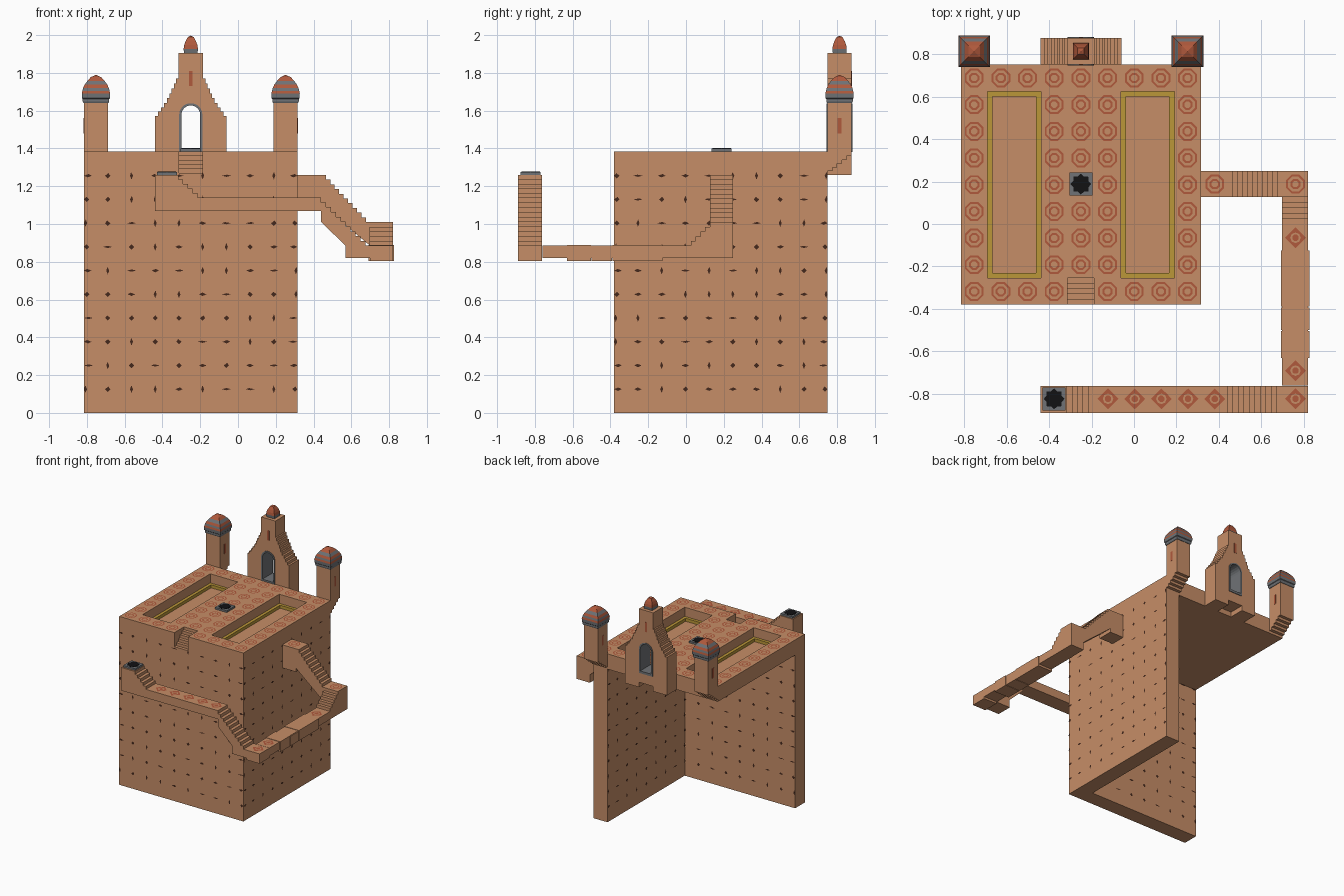
import bpy, bmesh, math, random

if "Cube" in bpy.data.objects:
    bpy.data.objects.remove(bpy.data.objects["Cube"])

random.seed(4)
U = 1.13 / 9                      # one floor tile
X0, Y0, TOP = -0.815, -0.38, 1.385
LOW = TOP - U


def mat(name, r, g, b):
    m = bpy.data.materials.new(name)
    m.diffuse_color = (r, g, b, 1)
    m.use_nodes = True
    m.node_tree.nodes["Principled BSDF"].inputs["Base Color"].default_value = m.diffuse_color
    return m


SAND = mat("sand", .565, .27, .136)
RED = mat("terracotta", .434, .1, .045)
GOLD = mat("gold", .5, .31, .04)
GREY = mat("slate", .16, .17, .18)
DARK = mat("shadow", .06, .022, .012)
BLACK = mat("black", .006, .006, .007)


def finish(name, bm, *mats, recalc=True):
    if recalc:
        bmesh.ops.recalc_face_normals(bm, faces=bm.faces)
    me = bpy.data.meshes.new(name)
    bm.to_mesh(me)
    bm.free()
    for m in mats:
        me.materials.append(m)
    ob = bpy.data.objects.new(name, me)
    bpy.context.collection.objects.link(ob)
    return ob


def prism(name, pts, axis, a, b, m=SAND):
    """Extrude a 2D outline along an axis from a to b."""
    place = {'x': lambda p, d: (d, p[0], p[1]),
             'y': lambda p, d: (p[0], d, p[1]),
             'z': lambda p, d: (p[0], p[1], d)}[axis]
    bm = bmesh.new()
    lo = [bm.verts.new(place(p, a)) for p in pts]
    hi = [bm.verts.new(place(p, b)) for p in pts]
    bm.faces.new(lo)
    bm.faces.new(hi)
    for i in range(len(pts)):
        j = (i + 1) % len(pts)
        bm.faces.new((lo[i], lo[j], hi[j], hi[i]))
    return finish(name, bm, m)


def box(name, x1, x2, y1, y2, z1, z2, m=SAND):
    return prism(name, [(x1, y1), (x2, y1), (x2, y2), (x1, y2)], 'z', z1, z2, m)


def steps(p, q, n):
    """Stair outline from p to q (p itself excluded)."""
    out = []
    for i in range(n):
        z = p[1] + (q[1] - p[1]) * (i + 1) / n
        for k in (i, i + 1):
            out.append((p[0] + (q[0] - p[0]) * k / n, z))
    return out


def tx(i): return X0 + i * U
def ty(j): return Y0 + j * U


# L-shaped walls under the terrace
box("front_wall", tx(0), tx(9), ty(0), ty(1), 0, LOW)
box("right_wall", tx(8), tx(9), ty(1), ty(9), 0, LOW)

# Terrace slab strips around pools and the front stair
for i, (a, b, c, d) in enumerate([(0, 1, 0, 9), (8, 9, 0, 9), (3, 6, 1, 9), (3, 4, 0, 1),
                                  (5, 6, 0, 1), (1, 3, 0, 1), (1, 3, 8, 9), (6, 8, 0, 1), (6, 8, 8, 9)]):
    box(f"terrace_{i}", tx(a), tx(b), ty(c), ty(d), LOW, TOP)
prism("terrace_stair", [(ty(1), LOW), (ty(1), TOP)] + steps((ty(1), TOP), (ty(0), LOW + .01), 5)
      + [(ty(0), LOW)], 'x', tx(4), tx(5))

# Sunken pools with gold rims
for c in (1, 6):
    x1, x2, y1, y2, w = tx(c), tx(c + 2), ty(1), ty(8), .024
    box("pool_floor", x1, x2, y1, y2, LOW, 1.285)
    for r in ((x1, x2, y1, y1 + w), (x1, x2, y2 - w, y2),
              (x1, x1 + w, y1 + w, y2 - w), (x2 - w, x2, y1 + w, y2 - w)):
        box("pool_rim", *r, 1.285, 1.31, GOLD)

# Chipped brick marks on both sides of the walls
bm = bmesh.new()
for plane, inner in (('y', 0), ('y', 1), ('x', 0), ('x', 1)):
    for i in range(10 - inner):
        for k in range(1, 11):
            w, h = random.choice(((.02, .009), (.008, .02), (.014, .014), (.024, .006)))
            o = i + inner * (plane == 'x')
            s = (tx(o) if plane == 'y' else ty(o))
            s = min(max(s, (X0 if plane == 'y' else Y0) + w), (tx(9) if plane == 'y' else ty(9)) - w)
            z = k * U
            ring = [(s - w, z), (s, z - h), (s + w, z), (s + w * random.uniform(-.3, .3), z + h)]
            if plane == 'y':
                d = ty(1) + .002 if inner else Y0 - .002
                co = [(a, d, b) for a, b in ring]
                flip = inner
            else:
                d = tx(8) - .002 if inner else tx(9) + .002
                co = [(d, a, b) for a, b in ring]
                flip = inner
            f = bm.faces.new([bm.verts.new(v) for v in co])
            if flip:
                f.normal_flip()
finish("brick_chips", bm, DARK, recalc=False)

# Floor ornaments
bm = bmesh.new()


def ring(x, y, z, r1, r2, n=8, spike=1.0):
    def loop(r, s):
        return [bm.verts.new((x + r * (s if i % 2 == 0 else 1) * math.cos(2 * math.pi * i / n + (math.pi / 8 if s == 1 else 0)),
                              y + r * (s if i % 2 == 0 else 1) * math.sin(2 * math.pi * i / n + (math.pi / 8 if s == 1 else 0)),
                              z + .0015)) for i in range(n)]
    a = loop(r1, spike)
    if r2 == 0:
        bm.faces.new(a)
        return
    b = loop(r2, 1.0)if spike == 1 else loop(r2, 1.001)
    for i in range(n):
        j = (i + 1) % n
        bm.faces.new((a[i], a[j], b[j], b[i]))


def octagon(x, y, z):
    ring(x, y, z, .048, .038)
    ring(x, y, z, .026, .016)


def star(x, y, z):
    ring(x, y, z, .035, .025, 8, 1.4)
    ring(x, y, z, .016, 0)


for i in range(9):
    for j in range(9):
        pool = i in (1, 2, 6, 7) and 1 <= j <= 7
        if not pool and (i, j) not in ((4, 4), (4, 0)):
            octagon(tx(i + .5), ty(j + .5), TOP)
octagon(.38, .188, 1.26)
octagon(.76, .188, 1.01)
for y in (-.065, -.69, -.823):
    star(.76, y, .885)
for i in range(5):
    star(.38 - i * U, -.823, 1.14)
finish("floor_ornaments", bm, RED, recalc=False)

# Walkway: upper run, side run, front run
prism("upper_run", [(.315, 1.26), (.465, 1.26)] + steps((.465, 1.26), (.7, 1.01), 10)
      + [(.82, 1.01), (.82, .82), (.7, .82), (.7, .885), (.44, 1.1), (.44, 1.07), (.315, 1.07)],
      'y', .126, .25)
prism("side_run", [(.126, .82), (.126, 1.01)] + steps((.126, 1.01), (0, .885), 5)
      + [(-.76, .885), (-.76, .82)], 'x', .697, .82)
prism("front_run", [(-.44, 1.07), (-.44, 1.26), (-.315, 1.26)] + steps((-.315, 1.26), (-.19, 1.14), 5)
      + [(.44, 1.14)] + steps((.44, 1.14), (.7, .885), 10)
      + [(.82, .885), (.82, .805), (.7, .805), (.7, .82), (.57, .82), (.57, .885), (.44, 1.01), (.44, 1.07)],
      'y', -.89, -.762)
for a, b, z in ((-.388, -.125, .888), (-.5, -.392, .882), (-.63, -.504, .888)):
    box("bridge_plank", .692, .826, a, b, .803, z)

# Pedestal plates with star tops
for x, y, z in ((-.25, .188, TOP), (-.376, -.823, 1.26)):
    box("plate", x - .054, x + .054, y - .054, y + .054, z, z + .015, GREY)
    for off in (0, 45):
        s = [(x + .049 * (1 if i % 2 == 0 else .74) * math.cos(math.radians(45 * i + off)),
              y + .049 * (1 if i % 2 == 0 else .74) * math.sin(math.radians(45 * i + off))) for i in range(8)]
        prism("plate_star", s, 'z', z + .014, z + .017 + off / 45e3, BLACK)


# Four-sided domes with coloured bands
def dome(name, x, y, z, prof, bands):
    bm = bmesh.new()
    loops = [[bm.verts.new((x + sx * r, y + sy * r, z + h)) for sx, sy in ((-1, -1), (1, -1), (1, 1), (-1, 1))]
             for r, h in prof]
    tip = bm.verts.new((x, y, z + prof[-1][1] + prof[-1][0] * .45))
    bm.faces.new(loops[0])
    for k, lo in enumerate(loops):
        for i in range(4):
            j = (i + 1) % 4
            if k + 1 < len(loops):
                f = bm.faces.new((lo[i], lo[j], loops[k + 1][j], loops[k + 1][i]))
            else:
                f = bm.faces.new((lo[i], lo[j], tip))
            f.material_index = bands[k]
    finish(name, bm, GREY, RED)


# Corner towers on stepped corbels
for x in (-.752, .252):
    h = U / 2
    prism("tower", [(.75, 1.64), (.75, LOW)] + steps((.75, LOW), (.876, 1.36), 5) + [(.876, 1.64)],
          'x', x - h, x + h)
    dome("tower_dome", x, .813, 1.64,
         [(.066, 0), (.07, .008), (.07, .022), (.074, .026), (.075, .05), (.072, .065),
          (.068, .08), (.06, .098), (.045, .118), (.028, .137)], [0, 0, 0, 0, 1, 0, 1, 0, 1, 1])
    box("tower_slot", x - h - .002, x + h + .002, .803, .823, 1.48, 1.56, RED)

# Stepped gate with an arched opening
CX = -.25
half = [(.19, TOP), (.19, 1.55)] + steps((.19, 1.55), (.125, 1.64), 4) + steps((.125, 1.64), (.065, 1.77), 5) + [(.065, 1.905)]
arch = lambda r, z: [(r * math.cos(math.radians(t)), z + r * math.sin(math.radians(t))) for t in range(0, 181, 20)]
hole = [(.062, TOP)] + arch(.062, 1.578) + [(-.062, TOP)]
outline = half + [(-a, z) for a, z in half[::-1]] + hole[::-1]
prism("gate", [(CX + a, z) for a, z in outline], 'y', .75, .876)
frame = hole + [(-.05, TOP)] + arch(.05, 1.578)[::-1] + [(.05, TOP)]
prism("gate_frame", [(CX + a, z) for a, z in frame], 'y', .745, .881, GREY)
box("gate_sill", CX - .062, CX + .062, .745, .881, TOP - .005, TOP + .014, GREY)
base = [(-.19, TOP), (-.19, LOW), (-.065, LOW), (-.065, 1.3), (.065, 1.3), (.065, LOW), (.19, LOW), (.19, TOP)]
prism("gate_base", [(CX + a, z) for a, z in base], 'y', .75, .876)
box("gate_slot", CX - .01, CX + .01, .748, .878, 1.73, 1.81, RED)
dome("gate_dome", CX, .813, 1.897,
     [(.034, 0), (.036, .01), (.038, .03), (.035, .05), (.028, .07), (.015, .093)], [0, 0, 1, 1, 1, 1])
